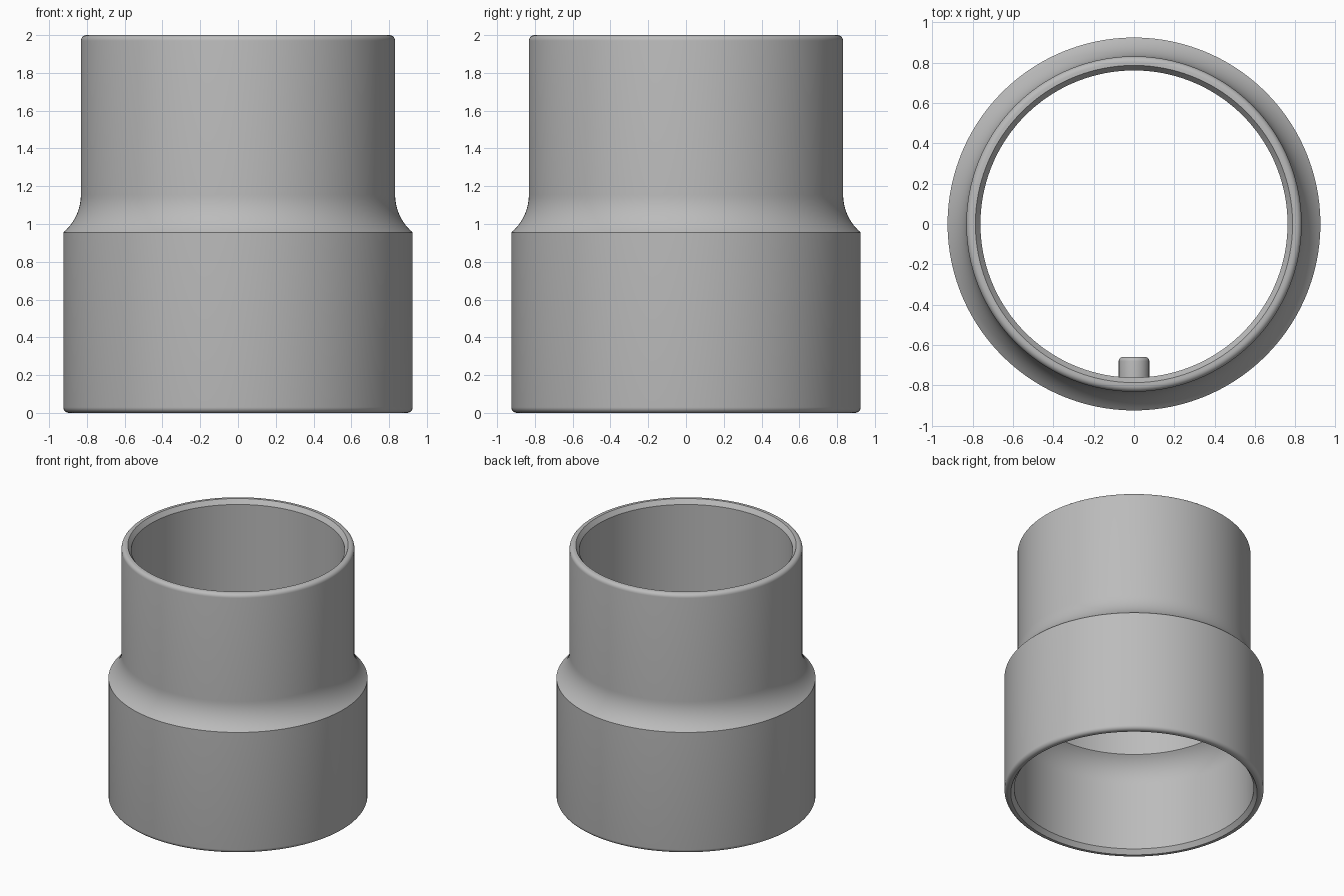
import bpy, bmesh, math

if "Cube" in bpy.data.objects:
    bpy.data.objects.remove(bpy.data.objects["Cube"])

SEG = 160
grey = bpy.data.materials.new("plain grey")
grey.diffuse_color = (0.5, 0.5, 0.5, 1)
grey.use_nodes = True
grey.node_tree.nodes["Principled BSDF"].inputs["Base Color"].default_value = grey.diffuse_color


def arc(cx, cz, r, a0, a1, n):
    """Points on an arc, angles in degrees."""
    return [(cx + r * math.cos(math.radians(a0 + (a1 - a0) * i / n)),
             cz + r * math.sin(math.radians(a0 + (a1 - a0) * i / n)))
            for i in range(n + 1)]


def lathe(name, profile, seg, closed):
    """Spin a (radius, height) profile around z."""
    bm = bmesh.new()
    rings = []
    for r, z in profile:
        rings.append([bm.verts.new((r * math.cos(2 * math.pi * i / seg),
                                    r * math.sin(2 * math.pi * i / seg), z))
                      for i in range(seg)])
    pairs = list(zip(rings, rings[1:]))
    if closed:
        pairs.append((rings[-1], rings[0]))
    else:
        bm.faces.new(rings[0])
        bm.faces.new(rings[-1])
    for a, b in pairs:
        for i in range(seg):
            j = (i + 1) % seg
            bm.faces.new((a[i], a[j], b[j], b[i]))
    bmesh.ops.recalc_face_normals(bm, faces=bm.faces)
    mesh = bpy.data.meshes.new(name)
    bm.to_mesh(mesh)
    bm.free()
    mesh.materials.append(grey)
    obj = bpy.data.objects.new(name, mesh)
    bpy.context.collection.objects.link(obj)
    bpy.ops.object.select_all(action='DESELECT')
    obj.select_set(True)
    bpy.context.view_layer.objects.active = obj
    bpy.ops.object.shade_smooth_by_angle(angle=math.radians(25))
    return obj


# Stepped sleeve: wide socket below, narrow spigot above
R_LOW, R_TOP = 0.925, 0.832          # outer radii
B_LOW, B_TOP = 0.855, 0.762          # bore radii
FLARE = 0.262                        # radius of the concave shoulders
SWEEP = math.degrees(math.acos(1 - (R_LOW - R_TOP) / FLARE))
RISE = FLARE * math.sin(math.radians(SWEEP))

outside = (arc(R_LOW - 0.03, 0.03, 0.03, -90, 0, 6)
           + arc(R_TOP + FLARE, 0.955 + RISE, FLARE, 180 + SWEEP, 180, 12)
           + arc(R_TOP - 0.03, 1.97, 0.03, 0, 90, 6))
inside = ([(B_TOP + 0.025, 2.0), (B_TOP, 1.965)]
          + arc(B_LOW - FLARE, 0.76 - RISE, FLARE, SWEEP, 0, 12)
          + [(B_LOW, 0.035), (B_LOW + 0.025, 0.0)])
lathe("stepped_sleeve", outside + inside, SEG, True)

# Locating pin on the front wall of the bore, pointing inwards
pin = lathe("locating_pin",
            [(0.076, 0.0)] + arc(0.056, 0.12, 0.02, 0, 90, 5), 32, False)
pin.rotation_euler = (-math.pi / 2, 0, 0)
pin.location = (0, -0.80, 1.07)
